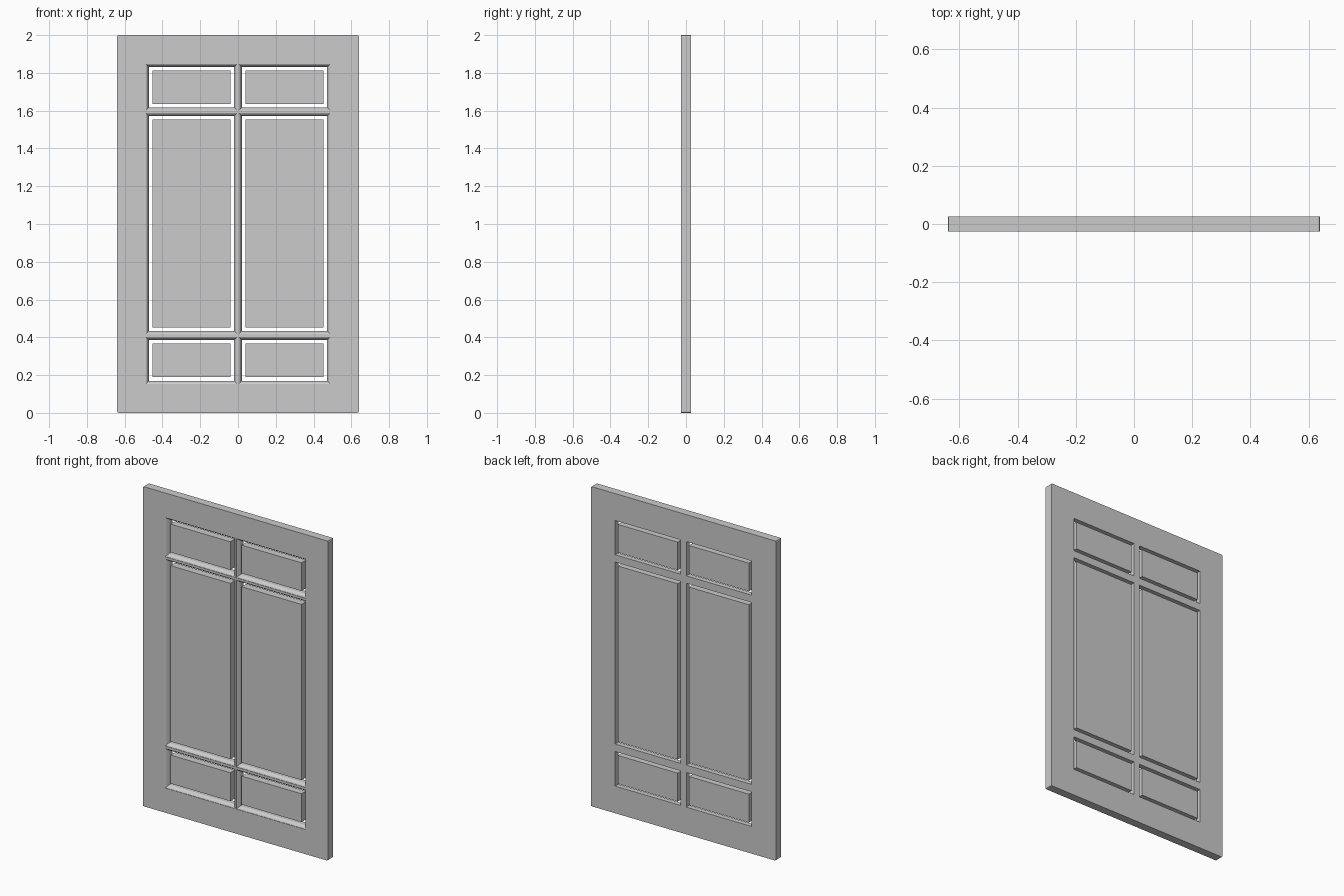
import bpy, bmesh

if "Cube" in bpy.data.objects:
    bpy.data.objects.remove(bpy.data.objects["Cube"])

T = 0.026          # half thickness
GAP = 0.019        # open slot around each panel
LIP = 0.016        # width of the sloped moulding on the front
COLS = [(-0.472, -0.02), (0.02, 0.472)]
ROWS = [(0.17, 0.386), (0.433, 1.571), (1.617, 1.831)]


def mesh_object(name, bm):
    bmesh.ops.recalc_face_normals(bm, faces=bm.faces)
    me = bpy.data.meshes.new(name)
    bm.to_mesh(me)
    bm.free()
    ob = bpy.data.objects.new(name, me)
    bpy.context.collection.objects.link(ob)
    return ob


def loft(bm, rect, layers):
    """Stack rectangles along y; layers are (y, outward offset)."""
    (x0, x1), (z0, z1) = rect
    rings = []
    for y, d in layers:
        pts = [(x0 - d, z0 - d), (x1 + d, z0 - d), (x1 + d, z1 + d), (x0 - d, z1 + d)]
        rings.append([bm.verts.new((x, y, z)) for x, z in pts])
    for a, b in zip(rings, rings[1:]):
        for i in range(4):
            j = (i + 1) % 4
            bm.faces.new((a[i], a[j], b[j], b[i]))
    bm.faces.new(rings[0])
    bm.faces.new(rings[-1])


# door slab with slightly eased outer corners
bm = bmesh.new()
loft(bm, ((-0.64, 0.64), (0, 2)), [(-T, 0), (T, 0)])
corners = [e for e in bm.edges if abs(e.verts[0].co.y - e.verts[1].co.y) > T]
bmesh.ops.bevel(bm, geom=corners, offset=0.008, segments=2, profile=0.5, affect='EDGES')
frame = mesh_object("door_frame", bm)

# six openings: moulded on the front, square at the back
bm = bmesh.new()
for col in COLS:
    for row in ROWS:
        loft(bm, (col, row), [(-0.06, LIP), (-T + 0.003, LIP),
                              (-T + 0.007, LIP * 0.6), (-T + 0.022, 0), (0.06, 0)])
cutter = mesh_object("opening_cutter", bm)
cutter.hide_render = True
mod = frame.modifiers.new("openings", 'BOOLEAN')
mod.operation = 'DIFFERENCE'
mod.solver = 'EXACT'
mod.object = cutter
deps = bpy.context.evaluated_depsgraph_get()
cut_mesh = bpy.data.meshes.new_from_object(frame.evaluated_get(deps))
frame.modifiers.clear()
frame.data = cut_mesh
bpy.data.objects.remove(cutter)

# loose panels centred in the openings, flush at the back
for ci, col in enumerate(COLS):
    for ri, row in enumerate(ROWS):
        bm = bmesh.new()
        loft(bm, (col, row), [(-T + 0.006, -GAP), (T, -GAP)])
        mesh_object(f"panel_{ci + 1}_{ri + 1}", bm)
